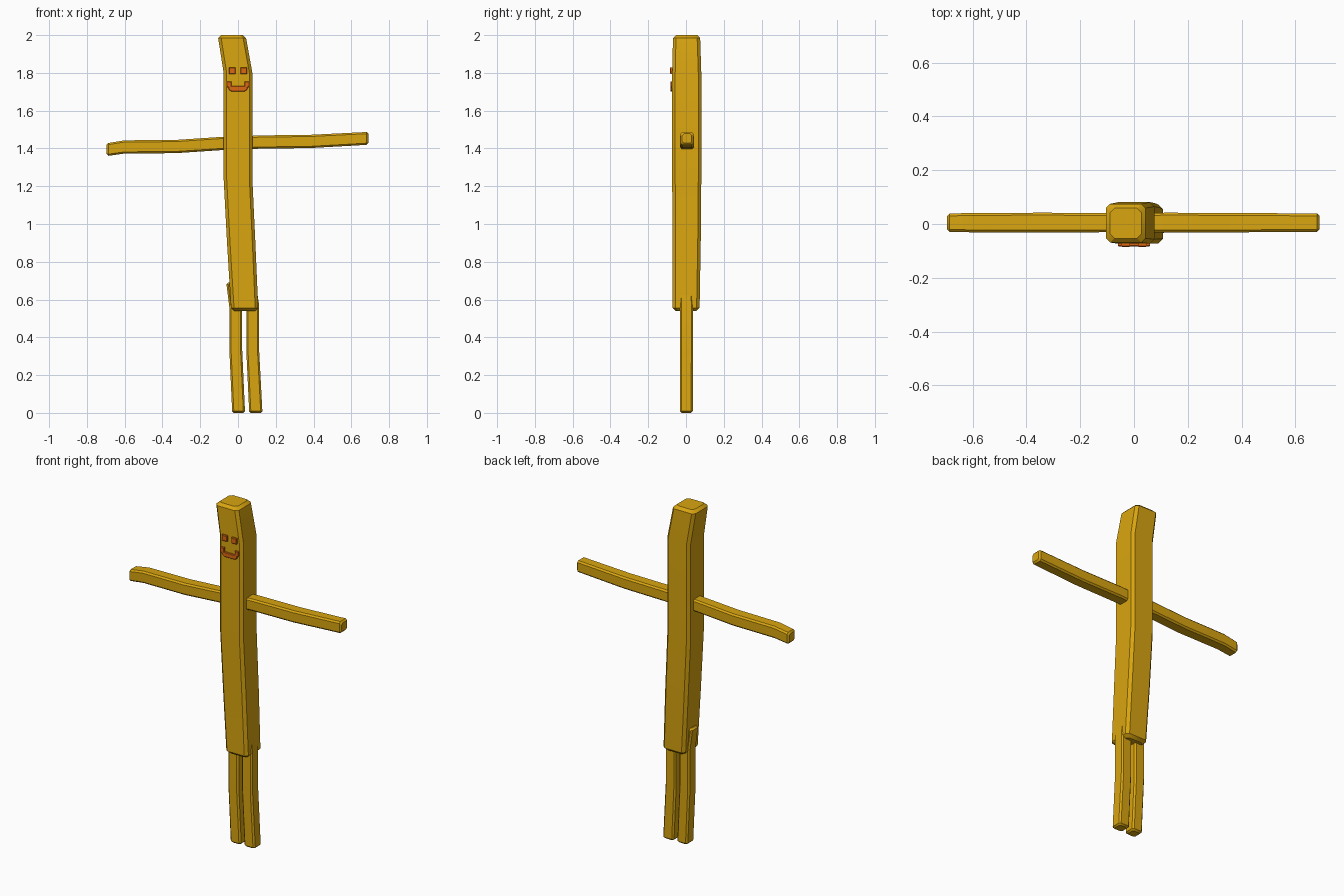
import bpy, bmesh
from mathutils import Vector

if "Cube" in bpy.data.objects:
    bpy.data.objects.remove(bpy.data.objects["Cube"])


def material(name, rgb):
    m = bpy.data.materials.new(name)
    m.diffuse_color = (*rgb, 1)
    m.use_nodes = True
    m.node_tree.nodes["Principled BSDF"].inputs["Base Color"].default_value = m.diffuse_color
    return m


GOLD = material("golden yellow", (0.69, 0.375, 0.005))
ORANGE = material("burnt orange", (0.72, 0.14, 0.006))


def beam(name, path, axis, chamfer, mat):
    """Chamfered bar through stations (along, centre, half across, y centre, half y)."""
    first, last = path[0], path[-1]
    sign = 1 if last[0] > first[0] else -1
    rings = []
    # End rings are shrunk, followed by a full ring slightly further in
    for i, (a, c, h, yc, hy) in enumerate(path):
        if i == 0:
            rings.append((a, c, h - chamfer, yc, hy - chamfer))
            rings.append((a + sign * chamfer, c, h, yc, hy))
        elif i == len(path) - 1:
            rings.append((a - sign * chamfer, c, h, yc, hy))
            rings.append((a, c, h - chamfer, yc, hy - chamfer))
        else:
            rings.append((a, c, h, yc, hy))
    bm = bmesh.new()
    loops = []
    for a, c, h, yc, hy in rings:
        k = chamfer
        outline = [(h, hy - k), (h - k, hy), (k - h, hy), (-h, hy - k),
                   (-h, k - hy), (k - h, -hy), (h - k, -hy), (h, k - hy)]
        loop = []
        for u, v in outline:
            co = (c + u, yc + v, a) if axis == "z" else (a, yc + v, c + u)
            loop.append(bm.verts.new(co))
        loops.append(loop)
    for lo, hi in zip(loops, loops[1:]):
        for i in range(8):
            j = (i + 1) % 8
            bm.faces.new((lo[i], lo[j], hi[j], hi[i]))
    bm.faces.new(loops[0])
    bm.faces.new(loops[-1])
    return finish(name, bm, mat)


def finish(name, bm, mat):
    bmesh.ops.recalc_face_normals(bm, faces=bm.faces)
    me = bpy.data.meshes.new(name)
    bm.to_mesh(me)
    bm.free()
    me.materials.append(mat)
    ob = bpy.data.objects.new(name, me)
    bpy.context.collection.objects.link(ob)
    bpy.context.view_layer.objects.active = ob
    ob.select_set(True)
    bpy.ops.object.shade_smooth_by_angle()
    ob.select_set(False)
    return ob


def plate(name, outline, y_front, y_back, mat):
    """Extrude an x-z outline in y with a small bevel on the front rim."""
    bm = bmesh.new()
    face = bm.faces.new([bm.verts.new((x, y_back, z)) for x, z in outline])
    ext = bmesh.ops.extrude_face_region(bm, geom=[face])
    verts = [g for g in ext["geom"] if isinstance(g, bmesh.types.BMVert)]
    bmesh.ops.translate(bm, verts=verts, vec=Vector((0, y_front - y_back, 0)))
    rim = [e for e in bm.edges if all(v in verts for v in e.verts)]
    bmesh.ops.bevel(bm, geom=rim, offset=0.003, segments=1, affect="EDGES")
    return finish(name, bm, mat)


# Body: leaning trunk, straight chest, head bent sideways
beam("body", [(0.54, 0.035, 0.072, 0.0, 0.072),
              (0.90, 0.017, 0.075, 0.003, 0.075),
              (1.24, 0.0, 0.076, 0.004, 0.077),
              (1.80, 0.0, 0.076, 0.004, 0.077),
              (2.00, -0.031, 0.074, 0.003, 0.072)], "z", 0.016, GOLD)

# Arms
beam("left_arm", [(-0.02, 1.43, 0.035, 0.005, 0.035),
                  (-0.33, 1.41, 0.035, 0.005, 0.037),
                  (-0.60, 1.408, 0.035, 0.005, 0.036),
                  (-0.695, 1.395, 0.034, 0.005, 0.034)], "x", 0.009, GOLD)
beam("right_arm", [(0.02, 1.43, 0.035, 0.005, 0.035),
                   (0.12, 1.434, 0.035, 0.005, 0.037),
                   (0.38, 1.437, 0.035, 0.005, 0.036),
                   (0.69, 1.453, 0.034, 0.005, 0.034)], "x", 0.009, GOLD)

# Legs
beam("left_leg", [(0.0, 0.003, 0.034, 0.002, 0.034),
                  (0.34, -0.012, 0.034, 0.002, 0.035),
                  (0.56, -0.012, 0.034, 0.002, 0.035),
                  (0.69, -0.028, 0.033, 0.002, 0.034)], "z", 0.009, GOLD)
beam("right_leg", [(0.0, 0.094, 0.035, 0.002, 0.034),
                   (0.33, 0.078, 0.034, 0.002, 0.035),
                   (0.57, 0.078, 0.034, 0.002, 0.035),
                   (0.69, 0.062, 0.033, 0.002, 0.034)], "z", 0.009, GOLD)

# Face: two square eyes and an angular smile
for side, x in (("left", -0.031), ("right", 0.031)):
    r = 0.017
    plate(side + "_eye", [(x - r, 1.812 - r), (x + r, 1.812 - r),
                          (x + r, 1.812 + r), (x - r, 1.812 + r)],
          -0.085, -0.066, ORANGE)
half = [(0.035, 1.702), (0.048, 1.71), (0.051, 1.722), (0.060, 1.727),
        (0.060, 1.754), (0.035, 1.754), (0.035, 1.730)]
plate("mouth", half + [(-x, z) for x, z in reversed(half)], -0.083, -0.066, ORANGE)
